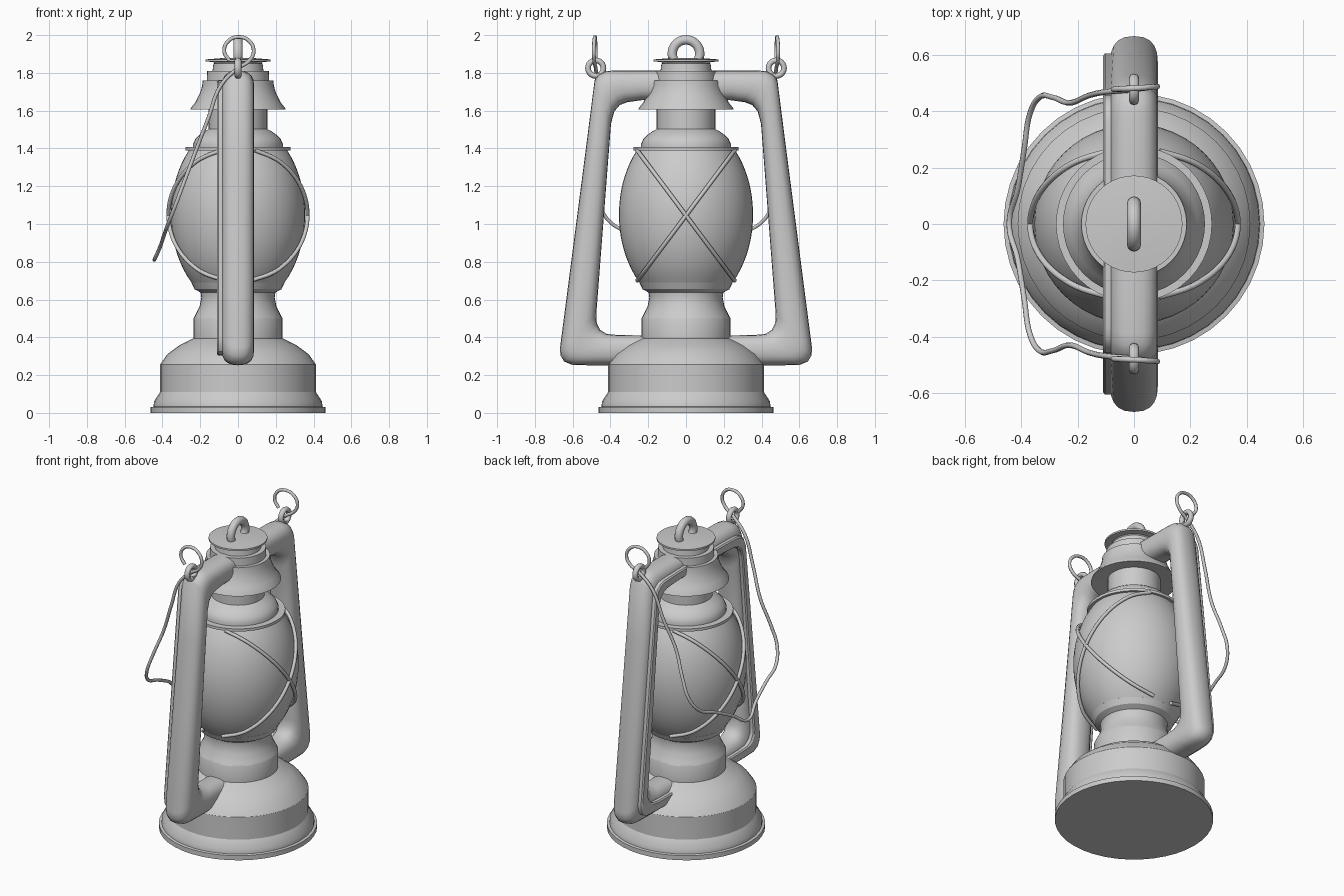
import bpy, bmesh, math
from mathutils import Vector

if "Cube" in bpy.data.objects:
    bpy.data.objects.remove(bpy.data.objects["Cube"])


def finish(name, bm, angle=32):
    bmesh.ops.recalc_face_normals(bm, faces=bm.faces)
    me = bpy.data.meshes.new(name)
    bm.to_mesh(me)
    bm.free()
    me.shade_smooth()
    me.set_sharp_from_angle(angle=math.radians(angle))
    ob = bpy.data.objects.new(name, me)
    bpy.context.collection.objects.link(ob)
    return ob


def loft(bm, rings, cap=True):
    rows = [[bm.verts.new(p) for p in r] for r in rings]
    n = len(rows[0])
    for a, b in zip(rows, rows[1:]):
        for i in range(n):
            j = (i + 1) % n
            bm.faces.new((a[i], a[j], b[j], b[i]))
    if cap:
        bm.faces.new(rows[0])
        bm.faces.new(rows[-1])


def lathe(name, profile, n=40):
    bm = bmesh.new()
    loft(bm, [[(r * math.cos(2 * math.pi * i / n), r * math.sin(2 * math.pi * i / n), z)
               for i in range(n)] for r, z in profile])
    return finish(name, bm)


def wire(name, pts, radius, smooth=True):
    cu = bpy.data.curves.new(name, 'CURVE')
    cu.dimensions = '3D'
    cu.bevel_depth = radius
    cu.bevel_resolution = 2
    cu.resolution_u = 6
    cu.use_fill_caps = True
    sp = cu.splines.new('BEZIER')
    sp.bezier_points.add(len(pts) - 1)
    for bp, p in zip(sp.bezier_points, pts):
        bp.co = p
        bp.handle_left_type = bp.handle_right_type = 'AUTO'
    ob = bpy.data.objects.new(name, cu)
    bpy.context.collection.objects.link(ob)
    return ob


def torus(name, center, major, minor, thick, n=28, m=12):
    # ring standing in the yz plane
    bm = bmesh.new()
    rows = []
    for i in range(n):
        a = 2 * math.pi * i / n
        row = []
        for j in range(m):
            b = 2 * math.pi * j / m
            r = major + minor * math.cos(b)
            row.append((center[0] + thick * math.sin(b), center[1] + r * math.cos(a),
                        center[2] + r * math.sin(a)))
        rows.append(row)
    loft(bm, rows + [rows[0]], cap=False)
    bmesh.ops.remove_doubles(bm, verts=bm.verts, dist=1e-5)
    return finish(name, bm, 60)


def globe_r(z):
    return 0.355 * math.sqrt(1 - ((z - 1.05) / 0.5) ** 2)


# Fuel tank, burner neck and burner cup
lathe("fuel_tank", [(.463, 0), (.463, .03), (.447, .033), (.445, .06), (.413, .11), (.413, .255),
                    (.375, .31), (.31, .358), (.235, .395), (.235, .50), (.23, .51)])
lathe("burner_neck", [(.235, .50), (.225, .52), (.203, .565), (.194, .61), (.198, .637), (.23, .655),
                      (.247, .69), (.24, .697), (.2, .70)])

# Glass globe
zs = [.69 + .70 * i / 20 for i in range(21)]
lathe("globe", [(globe_r(z), z) for z in zs], 48)

# Globe plate, chimney, hood and cap
lathe("globe_plate", [(.277, 1.39), (.277, 1.407), (.22, 1.407)])
lathe("chimney", [(.237, 1.40), (.237, 1.425), (.225, 1.452), (.20, 1.475), (.178, 1.49),
                  (.155, 1.503), (.155, 1.62)])
lathe("hood", [(.15, 1.62), (.24, 1.605), (.252, 1.605), (.25, 1.613), (.225, 1.645), (.203, 1.69),
               (.19, 1.73), (.187, 1.76), (.165, 1.76), (.163, 1.81), (.135, 1.81), (.13, 1.85)])
lathe("cap", [(.12, 1.84), (.13, 1.858), (.172, 1.86), (.172, 1.871), (.09, 1.878), (.02, 1.88)])
torus("cap_ring", (0, 0, 1.902), .073, .025, .025)

# Side frame: outer and inner edge pairs in (y, z)
frame = [((.10, 1.812), (.10, 1.66)), ((.25, 1.812), (.24, 1.655)), ((.39, 1.812), (.31, 1.645)),
         ((.43, 1.808), (.35, 1.63)), ((.465, 1.79), (.38, 1.595)), ((.484, 1.76), (.397, 1.53)),
         ((.53, 1.40), (.415, 1.30)), ((.667, .345), (.475, .52)), ((.665, .305), (.472, .475)),
         ((.645, .272), (.455, .44)), ((.605, .255), (.42, .418)), ((.52, .252), (.36, .412)),
         ((.20, .252), (.20, .41))]
for side, label in ((1, "back"), (-1, "front")):
    tube, strip = [], []
    for o, i in frame:
        o, i = Vector(o), Vector(i)
        mid, half = (o + i) / 2, (o - i) / 2
        ring = []
        for k in range(20):
            a = 2 * math.pi * k / 20
            c, s = math.cos(a), math.sin(a)
            p = mid + half * math.copysign(abs(c) ** .8, c)
            ring.append((.085 * math.copysign(abs(s) ** .8, s), side * p.x, p.y))
        tube.append(ring)
        e = half * .36
        strip.append([(x, side * (mid + e * t).x, (mid + e * t).y)
                      for x, t in ((-.07, 1), (-.103, 1), (-.11, .75), (-.11, -.75), (-.103, -1), (-.07, -1))])
    bm = bmesh.new()
    loft(bm, tube)
    finish(label + "_frame_tube", bm, 50)
    bm = bmesh.new()
    loft(bm, strip)
    finish(label + "_frame_seam", bm)

    # Handle lug: ring with a foot on the tube
    torus(label + "_lug", (0, side * .478, 1.825), .041, .015, .018, 24, 8)
    bm = bmesh.new()
    loft(bm, [[(x * .017, side * (y + w * .025), z) for x, w in ((-1, -1), (1, -1), (1, 1), (-1, 1))]
              for y, z in ((.425, 1.74), (.452, 1.80))])
    finish(label + "_lug_foot", bm)

# Wire guards crossing on both sides of the globe
for sx, label in ((1, "right"), (-1, "left")):
    for d in (1, -1):
        pts = []
        for k in range(17):
            t = -1 + k / 8
            y, z = .258 * t, 1.045 + .345 * t
            r = globe_r(z) + .013
            pts.append((sx * math.sqrt(max(r * r - y * y, .002)), d * y, z))
        wire(f"{label}_guard_wire_{'a' if d > 0 else 'b'}", pts, .011)

# Bail handle: curl above each lug, then a bent wire hanging on the -x side
curl = [(-.045, .478, 1.865), (-.073, .478, 1.915), (-.05, .48, 1.97), (.005, .482, 1.99), (.06, .486, 1.968),
        (.083, .488, 1.915), (.06, .486, 1.865), (.0, .478, 1.825)]
hang = [(-.09, .47, 1.735), (-.157, .457, 1.56), (-.23, .43, 1.37), (-.29, .45, 1.21), (-.335, .45, 1.09),
        (-.37, .39, 1.0), (-.39, .264, .945), (-.414, .12, .875)]
half = curl + hang
wire("bail_handle", half + [(-.443, 0, .81)] + [(x, -y, z) for x, y, z in reversed(half)], .010)
